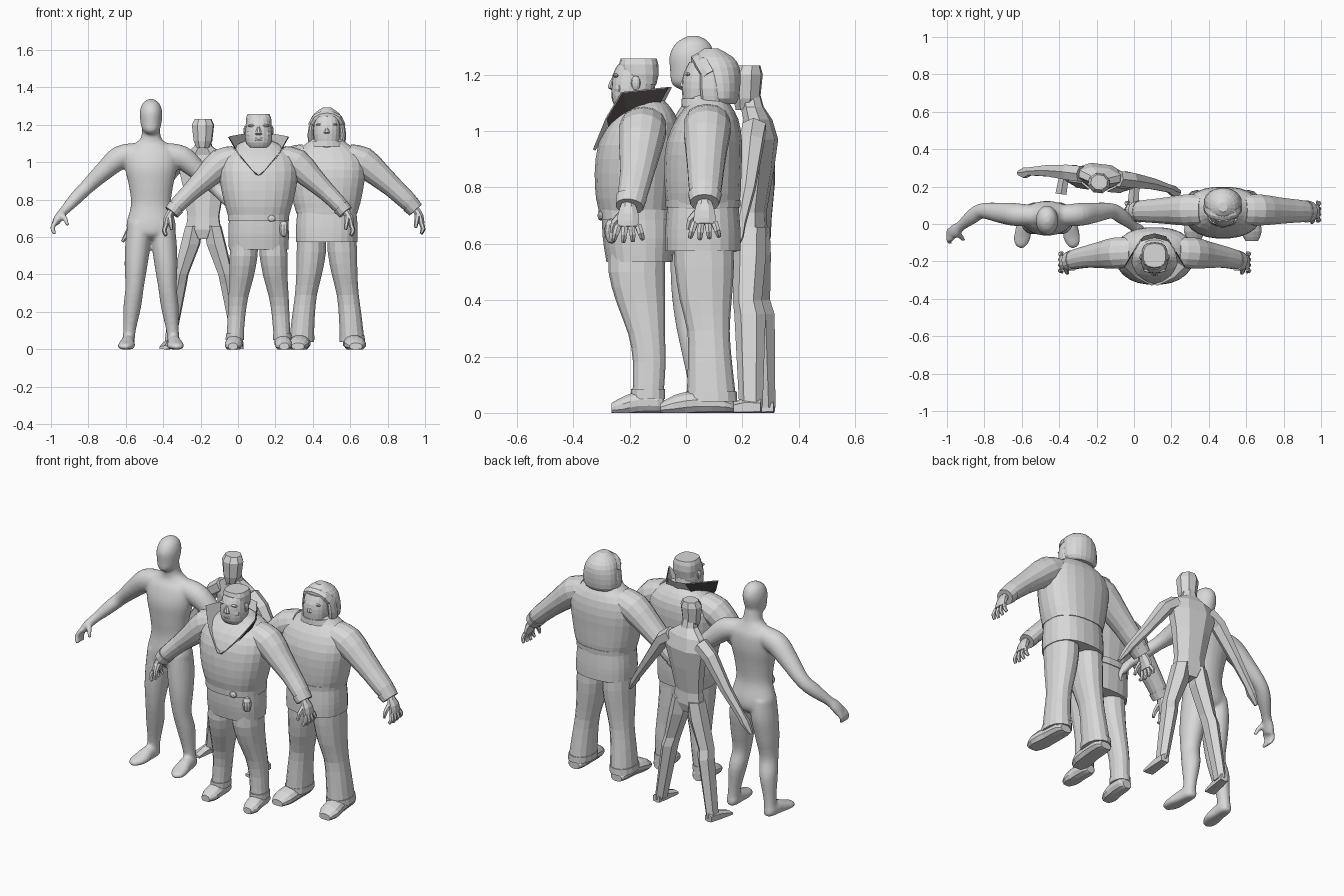
import bpy, bmesh, math
from mathutils import Vector, Matrix

grey = bpy.data.materials.new("light_grey")
grey.diffuse_color = (0.69, 0.69, 0.69, 1)
dark = bpy.data.materials.new("dark_brown")
dark.diffuse_color = (0.06, 0.05, 0.05, 1)

M = Matrix()          # placement of the figure being built
PRE = ""              # name prefix of the figure
SMOOTH = False


def finish(name, bm, s=1, mat=grey):
    """Mirror if needed, place, clamp to the ground and link."""
    bmesh.ops.transform(bm, matrix=M @ Matrix.Diagonal((s, 1, 1, 1)), verts=bm.verts)
    for v in bm.verts:
        v.co.z = max(v.co.z, 0)
    bmesh.ops.recalc_face_normals(bm, faces=bm.faces)
    me = bpy.data.meshes.new(PRE + name)
    for f in bm.faces:
        f.smooth = SMOOTH
    bm.to_mesh(me)
    bm.free()
    me.materials.append(mat)
    ob = bpy.data.objects.new(PRE + name, me)
    bpy.context.collection.objects.link(ob)
    return ob


def refine(pts, sub):
    """Catmull-Rom interpolation of ring tuples."""
    out = []
    for i in range(len(pts) - 1):
        p0, p1, p2, p3 = (pts[max(i - 1, 0)], pts[i], pts[i + 1], pts[min(i + 2, len(pts) - 1)])
        for k in range(sub):
            t = k / sub
            out.append([0.5 * (2 * b + (c - a) * t + (2 * a - 5 * b + 4 * c - d) * t * t
                               + (3 * b - a - 3 * c + d) * t ** 3)
                        for a, b, c, d in zip(p0, p1, p2, p3)])
    out.append(list(pts[-1]))
    return out


def loft(name, pts, n=14, sub=2, mode="xy", s=1, e=1.0):
    """Closed tube through rings (x, y, z, ra, rb)."""
    pts = refine(pts, sub)
    bm = bmesh.new()
    rings = []
    for i, p in enumerate(pts):
        c = Vector(p[:3])
        a, b = Vector((1, 0, 0)), Vector((0, 1, 0))
        if mode == "xz":
            b = Vector((0, 0, 1))
        elif mode == "arm":
            t = (Vector(pts[min(i + 1, len(pts) - 1)][:3]) - Vector(pts[max(i - 1, 0)][:3])).normalized()
            b = t.cross(Vector((0, 1, 0))).normalized()
            a = b.cross(t).normalized()
        ring = []
        for k in range(n):
            w = 2 * math.pi * (k + 0.5) / n
            u, v = math.cos(w), math.sin(w)
            u, v = math.copysign(abs(u) ** e, u), math.copysign(abs(v) ** e, v)
            ring.append(bm.verts.new(c + a * max(p[3], .002) * u + b * max(p[4], .002) * v))
        rings.append(ring)
    for r, q in zip(rings, rings[1:]):
        for k in range(n):
            bm.faces.new((r[k], r[(k + 1) % n], q[(k + 1) % n], q[k]))
    bm.faces.new(rings[0])
    bm.faces.new(rings[-1])
    return finish(name, bm, s)


def ball(name, c, r, s=1, n=10):
    bm = bmesh.new()
    bmesh.ops.create_uvsphere(bm, u_segments=n, v_segments=max(6, n // 2 + 1), radius=1)
    bmesh.ops.transform(bm, matrix=Matrix.Translation(c) @ Matrix.Diagonal((*r, 1)), verts=bm.verts)
    return finish(name, bm, s)


def hand(side, s, w, k=1.0):
    """Palm, four spread fingers and thumb hanging from wrist w."""
    x, y, z = w
    loft(side + "palm", [(x - .01, y, z + .02, .025 * k, .02), (x + .012, y, z - .02, .04 * k, .022),
                         (x + .022, y, z - .06, .042 * k, .016)], 8, 2, "arm", s)
    for i in range(4):
        o = (i - 1.5) * .023 * k
        d = -.05 + .006 * abs(i - 1.2)
        loft(side + "finger_%d" % i, [(x + .02, y + o, z - .055, .013, .012),
                                      (x + .03, y + o * 1.3, z - .06 + d * .6, .012, .012),
                                      (x + .018, y + o * 1.5, z - .065 + d, .008, .008)], 6, 2, "arm", s)
    loft(side + "thumb", [(x, y - .02, z - .015, .016, .016), (x - .005, y - .05 * k, z - .045, .013, .013),
                          (x - .01, y - .058 * k, z - .08, .008, .008)], 6, 2, "arm", s)


SIDES = (("right_", -1), ("left_", 1))

# ---- smooth mannequin, fused into one skin ----
M, PRE, SMOOTH = Matrix.Translation((-.465, 0, 0)), "mannequin_", True
parts = [loft("body", [(0, .03, .585, .05, .05), (0, .03, .615, .115, .085), (0, .03, .67, .132, .09),
                       (0, .025, .77, .108, .074), (0, .025, .87, .118, .082), (0, .03, .97, .14, .092),
                       (0, .04, 1.05, .14, .08), (0, .045, 1.095, .095, .058), (0, .04, 1.13, .055, .05),
                       (0, .03, 1.2, .046, .048)], 24, 4),
         loft("head", [(0, .0, 1.15, .02, .03), (0, .005, 1.17, .045, .058), (0, .015, 1.215, .057, .072),
                       (0, .02, 1.27, .06, .079), (0, .025, 1.315, .045, .058), (0, .027, 1.338, .014, .018)], 20, 4)]
for side, s in SIDES:
    parts.append(loft(side + "arm", [(.07, .045, 1.05, .055, .055), (.165, .05, 1.025, .062, .064),
                                     (.25, .06, .955, .055, .052), (.345, .07, .865, .042, .039),
                                     (.40, .04, .81, .041, .036), (.46, -.01, .745, .028, .026),
                                     (.49, -.035, .71, .038, .024), (.51, -.05, .675, .036, .021)], 16, 4, "arm", s))
    for i in range(4):
        y = -.078 + i * .018
        parts.append(loft(side + "finger_%d" % i, [(.505, y, .69, .014, .014), (.527, y - .012, .65, .013, .013),
                                                   (.514, y - .025, .616, .01, .01)], 8, 3, "arm", s))
    parts.append(loft(side + "thumb", [(.475, -.05, .72, .016, .016), (.455, -.075, .69, .014, .014),
                                       (.445, -.085, .66, .01, .01)], 8, 3, "arm", s))
    parts.append(loft(side + "leg", [(.065, .03, .68, .06, .08), (.07, .03, .57, .068, .086), (.08, .02, .45, .062, .074),
                                     (.088, .015, .33, .05, .055), (.10, .035, .23, .048, .055),
                                     (.115, .045, .1, .034, .038), (.122, .045, .03, .034, .04)], 16, 4, "xy", s))
    parts.append(loft(side + "foot", [(.12, .085, .025, .018, .02), (.121, .06, .03, .034, .04),
                                      (.125, .0, .03, .038, .045), (.132, -.07, .02, .046, .028),
                                      (.138, -.11, .015, .034, .02), (.138, -.128, .012, .014, .012)], 14, 3, "xz", s))
for ob in parts:
    ob.select_set(True)
body = bpy.context.view_layer.objects.active = parts[0]
bpy.ops.object.join()
fuse = body.modifiers.new("fuse", "REMESH")
fuse.mode, fuse.voxel_size, fuse.use_smooth_shade = "VOXEL", .008, True
relax = body.modifiers.new("relax", "SMOOTH")
relax.factor, relax.iterations = .5, 8
body.select_set(False)

# ---- low-poly figure ----
M = Matrix.Translation((-.185, .235, 0)) @ Matrix.Rotation(math.radians(-7), 4, "Z")
PRE, SMOOTH = "lowpoly_", False
loft("torso", [(0, .0, .59, .05, .04), (0, .0, .64, .1, .055), (0, .0, .71, .09, .05), (0, .015, .86, .115, .062),
               (0, .025, .97, .145, .066), (0, .02, 1.04, .115, .05), (0, 0, 1.085, .05, .042),
               (0, -.01, 1.13, .038, .04)], 8, 1)
loft("head", [(0, -.025, 1.075, .034, .035), (0, -.02, 1.115, .052, .05), (0, -.017, 1.2, .062, .056),
              (0, -.012, 1.232, .046, .042)], 8, 1)
for side, s in SIDES:
    loft(side + "arm", [(.1, .02, 1.01, .048, .045), (.17, .02, .96, .046, .042), (.28, .015, .8, .034, .03),
                        (.375, .0, .67, .024, .022), (.40, -.01, .63, .032, .018),
                        (.435, -.015, .575, .014, .008)], 6, 1, "arm", s)
    loft(side + "leg", [(.05, .0, .66, .05, .056), (.07, .0, .56, .056, .058), (.12, -.003, .4, .042, .052),
                        (.13, .008, .35, .042, .056), (.185, .018, .02, .03, .042)], 6, 1, "xy", s)
    loft(side + "foot", [(.187, .055, .02, .026, .03), (.19, .0, .02, .03, .034),
                         (.195, -.1, .008, .034, .012)], 6, 1, "xz", s)


def face(y, z):
    """Nose, brows, eyes, cheeks, ears and lips around face front y, height z."""
    loft("nose", [(0, y + .014, z + .026, .008, .008), (0, y + .008, z + .005, .013, .014),
                  (0, y + .007, z - .012, .021, .017), (0, y + .014, z - .02, .014, .01)], 8, 2)
    ball("upper_lip", (0, y + .015, z - .035), (.034, .012, .006))
    ball("lower_lip", (0, y + .016, z - .047), (.028, .013, .006))
    for side, s in SIDES:
        ball(side + "brow", (.03, y + .02, z + .031), (.03, .011, .008), s)
        ball(side + "eye", (.028, y + .021, z + .018), (.012, .006, .006), s)
        ball(side + "cheek", (.034, y + .038, z - .016), (.03, .026, .028), s)
        ball(side + "ear", (.071, y + .09, z + .005), (.01, .017, .026), s)


# ---- heavy man with flat-top hair and raised collar ----
M, PRE = Matrix.Translation((.11, 0, 0)), "collar_man_"
loft("jacket", [(0, -.175, .70, .160, .13), (0, -.178, .76, .178, .142), (0, -.175, .85, .2, .15), (0, -.165, .95, .212, .148),
                (0, -.15, 1.03, .195, .125), (0, -.14, 1.085, .13, .085), (0, -.15, 1.115, .075, .065)], 24, 2, e=.85)
loft("jacket_skirt", [(0, -.17, .715, .158, .13), (0, -.168, .62, .163, .128), (0, -.165, .535, .16, .118)], 24, 3, e=.8)
loft("belt", [(0, -.172, .685, .165, .137), (0, -.172, .722, .165, .139)], 24, 1, e=.82)
ball("belt_knot", (.07, -.302, .70), (.022, .012, .018))
ball("pouch", (.135, -.265, .645), (.025, .025, .045))
loft("neck", [(0, -.16, 1.04, .068, .065), (0, -.17, 1.15, .06, .06)], 14, 2)
loft("head", [(0, -.205, 1.08, .05, .042), (0, -.195, 1.105, .068, .066), (0, -.188, 1.15, .073, .077),
              (0, -.182, 1.2, .067, .078), (0, -.176, 1.235, .06, .066)], 18, 2, e=.85)
loft("flat_top_hair", [(0, -.155, 1.165, .064, .05), (0, -.165, 1.2, .07, .068), (0, -.168, 1.235, .069, .07),
                       (0, -.168, 1.257, .06, .064)], 14, 1, e=.75)
face(-.268, 1.165)
# raised open collar: light lining with a dark outside on the wings
base = [(0, -.085, 1.085), (.085, -.11, 1.075), (.11, -.2, 1.05), (.075, -.275, 1.0), (0, -.322, .93)]
top = [(0, -.05, 1.155), (.06, -.065, 1.156), (.16, -.23, 1.138), (.105, -.285, 1.045), (.015, -.33, .935)]
for side, s in SIDES:
    for part, mat, off, panels in (("collar_lining", grey, 0, 4), ("collar_wing", dark, .003, 3)):
        bm = bmesh.new()
        b, t = [[bm.verts.new((p[0] + (off if i else 0), p[1] + off, p[2] - off))
                 for i, p in enumerate(row)] for row in (base, top)]
        for i in range(4 - panels if off else 0, panels):
            bm.faces.new((b[i], b[i + 1], t[i + 1], t[i]))
        finish(side + part, bm, s, mat)
for side, s in SIDES:
    loft(side + "sleeve", [(.12, -.15, 1.03, .08, .06), (.2, -.155, .995, .085, .08), (.28, -.165, .92, .073, .065),
                           (.36, -.175, .845, .06, .05), (.43, -.19, .775, .053, .044),
                           (.462, -.2, .735, .044, .036)], 14, 2, "arm", s)
    loft(side + "cuff", [(.44, -.195, .762, .056, .046), (.465, -.2, .732, .05, .042)], 14, 1, "arm", s)
    hand(side, s, (.475, -.205, .72))
    loft(side + "trouser", [(.075, -.17, .6, .075, .1), (.08, -.175, .5, .076, .1), (.09, -.16, .39, .066, .086),
                            (.108, -.14, .28, .054, .065), (.118, -.13, .18, .048, .058),
                            (.126, -.135, .06, .046, .055)], 14, 2, "xy", s, .9)
    loft(side + "trouser_hem", [(.126, -.135, .085, .05, .06), (.127, -.135, .05, .05, .06)], 14, 1, "xy", s, .9)
    loft(side + "shoe", [(.127, -.078, .025, .028, .025), (.127, -.1, .035, .042, .04), (.13, -.17, .035, .045, .042),
                         (.135, -.225, .022, .046, .036), (.137, -.265, .015, .026, .02)], 12, 2, "xz", s)

# ---- heavy man with long hair ----
M, PRE = Matrix.Translation((.475, 0, 0)), "long_hair_man_"
loft("jacket", [(0, .06, .72, .160, .128), (0, .06, .78, .18, .135), (0, .06, .87, .198, .138), (0, .065, .96, .208, .135),
                (0, .075, 1.04, .19, .112), (0, .08, 1.09, .125, .08), (0, .075, 1.125, .075, .065)], 24, 2, e=.85)
loft("jacket_skirt", [(0, .06, .745, .158, .126), (0, .06, .65, .166, .134), (0, .06, .575, .165, .135)], 24, 3, e=.8)
loft("belt", [(0, .06, .728, .165, .133), (0, .06, .755, .167, .135)], 24, 1, e=.82)
loft("neckline", [(0, .065, 1.085, .1, .082), (0, .06, 1.115, .085, .075)], 18, 1)
loft("head", [(0, .03, 1.08, .042, .038), (0, .045, 1.1, .062, .055), (0, .055, 1.15, .072, .07),
              (0, .06, 1.2, .07, .07), (0, .068, 1.245, .06, .056)], 18, 2, e=.88)
face(-.012, 1.17)
loft("hair", [(0, .13, 1.095, .075, .045), (0, .125, 1.115, .098, .062), (0, .12, 1.17, .1, .074),
              (0, .108, 1.225, .09, .083), (0, .097, 1.262, .066, .07), (0, .09, 1.292, .024, .026)], 20, 2)
loft("fringe", [(-.08, .085, 1.2, .03, .02), (-.055, .06, 1.24, .032, .022), (0, .05, 1.255, .034, .022),
                (.055, .06, 1.24, .032, .022), (.08, .085, 1.2, .03, .02)], 8, 2, "arm")
for side, s in SIDES:
    loft(side + "moustache", [(.0, -.002, 1.148, .012, .009), (.03, .004, 1.142, .012, .008),
                              (.055, .022, 1.12, .008, .006)], 8, 2, "arm", s)
    loft(side + "side_hair", [(.082, .09, 1.105, .018, .035), (.086, .088, 1.15, .018, .038),
                              (.078, .085, 1.21, .016, .036)], 10, 2, "xy", s)
    loft(side + "sleeve", [(.11, .075, 1.04, .08, .06), (.19, .075, 1.005, .085, .08), (.275, .072, .935, .075, .068),
                           (.355, .07, .865, .066, .056), (.435, .068, .79, .058, .05),
                           (.47, .066, .755, .045, .038)], 14, 2, "arm", s)
    loft(side + "cuff", [(.447, .067, .775, .06, .05), (.475, .066, .745, .052, .044)], 14, 1, "arm", s)
    hand(side, s, (.485, .066, .73))
    loft(side + "trouser", [(.08, .06, .65, .078, .105), (.083, .065, .52, .08, .105), (.095, .07, .4, .07, .092),
                            (.112, .08, .29, .06, .075), (.125, .085, .18, .062, .078),
                            (.135, .09, .05, .067, .088)], 14, 2, "xy", s, .9)
    loft(side + "trouser_hem", [(.134, .09, .075, .069, .09), (.136, .09, .04, .07, .092)], 14, 1, "xy", s, .9)
    loft(side + "shoe", [(.138, .17, .02, .035, .022), (.138, .14, .03, .052, .035), (.143, .04, .035, .055, .045),
                         (.152, -.04, .025, .058, .04), (.155, -.09, .015, .035, .02)], 12, 2, "xz", s)
